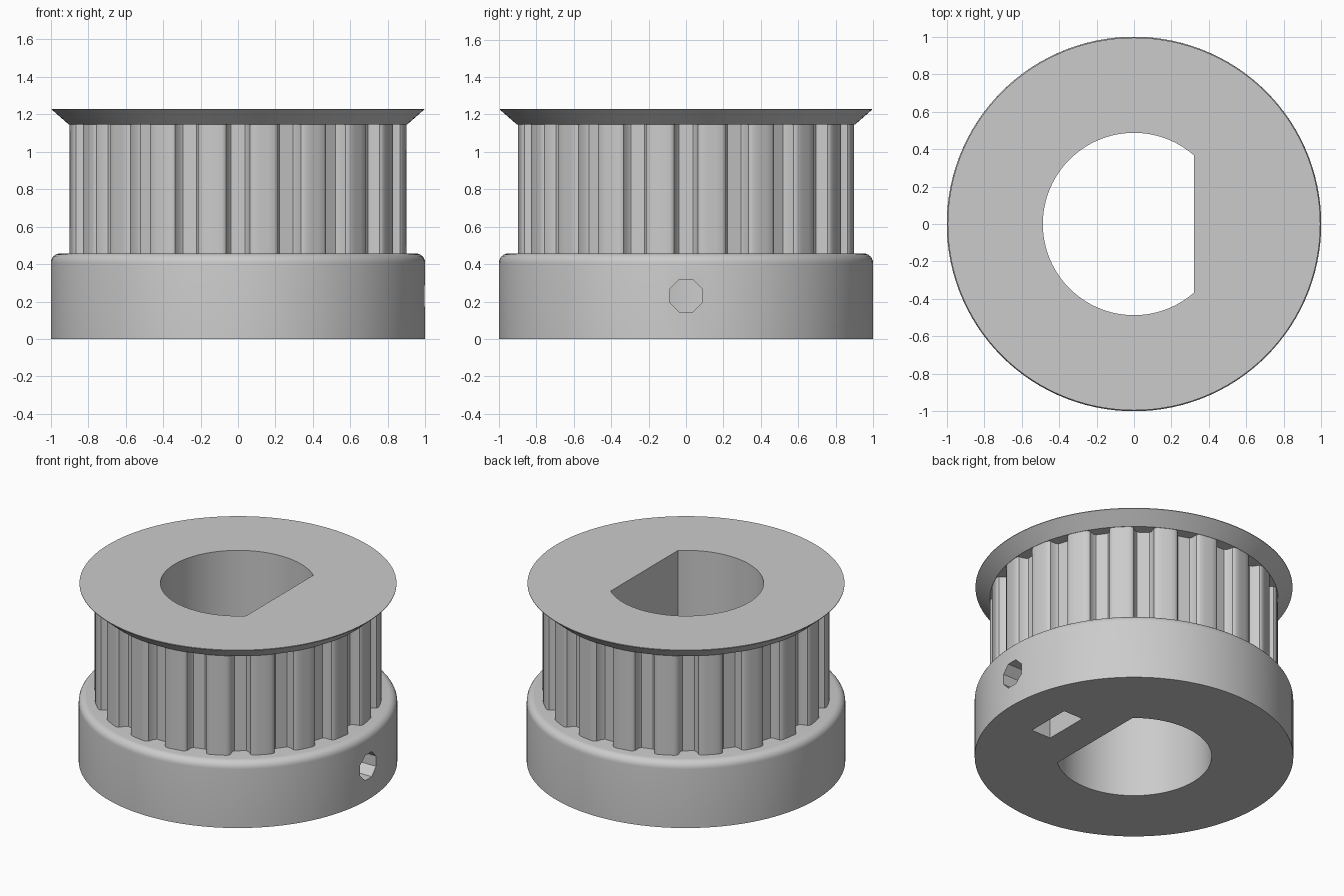
import bpy
import bmesh
from math import sin, cos, pi, radians, acos
from mathutils import Matrix

if "Cube" in bpy.data.objects:
    bpy.data.objects.remove(bpy.data.objects["Cube"], do_unlink=True)

TEETH = 20
SEGMENTS = 120
BORE_R, BORE_FLAT = 0.487, 0.32
BASE_TOP, BELT_TOP, TOP = 0.457, 1.147, 1.23

grey = bpy.data.materials.new("plain grey")
grey.use_nodes = True
colour = (0.6, 0.6, 0.6, 1)
grey.diffuse_color = colour
grey.node_tree.nodes["Principled BSDF"].inputs["Base Color"].default_value = colour


def finish(name, bm):
    bmesh.ops.recalc_face_normals(bm, faces=bm.faces)
    mesh = bpy.data.meshes.new(name)
    bm.to_mesh(mesh)
    bm.free()
    mesh.materials.append(grey)
    obj = bpy.data.objects.new(name, mesh)
    bpy.context.collection.objects.link(obj)
    return obj


def prism(name, outline, low, high, turn=Matrix()):
    """Extrude a flat outline from low to high, then transform it."""
    bm = bmesh.new()
    face = bm.faces.new([bm.verts.new((x, y, low)) for x, y in outline])
    new = bmesh.ops.extrude_face_region(bm, geom=[face])["geom"]
    top = [v for v in new if isinstance(v, bmesh.types.BMVert)]
    bmesh.ops.translate(bm, verts=top, vec=(0, 0, high - low))
    bm.transform(turn)
    return finish(name, bm)


def lathe(name, profile):
    """Solid of revolution from (radius, z) points, capped at both ends."""
    bm = bmesh.new()
    rings = []
    for r, z in profile:
        rings.append([bm.verts.new((r * cos(2 * pi * i / SEGMENTS),
                                    r * sin(2 * pi * i / SEGMENTS), z))
                      for i in range(SEGMENTS)])
    for a, b in zip(rings, rings[1:]):
        for i in range(SEGMENTS):
            j = (i + 1) % SEGMENTS
            bm.faces.new((a[i], a[j], b[j], b[i]))
    bm.faces.new(rings[0])
    bm.faces.new(rings[-1])
    return finish(name, bm)


def cut(obj, cutter):
    mod = obj.modifiers.new("cut", 'BOOLEAN')
    mod.operation = 'DIFFERENCE'
    mod.solver = 'EXACT'
    mod.object = cutter
    bpy.context.view_layer.objects.active = obj
    bpy.ops.object.modifier_apply(modifier=mod.name)


# Base collar with a rounded upper rim
fillet = 0.05
rim = [(1 - fillet + fillet * cos(t * pi / 12), BASE_TOP - fillet + fillet * sin(t * pi / 12))
       for t in range(7)]
base = lathe("base_collar", [(1, 0)] + rim)

# Toothed belt drum: one groove and land, repeated around the axis
groove = [(-0.074, 0.895), (-0.064, 0.888), (-0.051, 0.845), (-0.038, 0.832),
          (0.038, 0.832), (0.051, 0.845), (0.064, 0.888), (0.074, 0.895)]
land = [(0.903 * sin(radians(a)), 0.903 * cos(radians(a))) for a in (5.5, 7.5, 9, 10.5, 12.5)]
outline = []
for k in range(TEETH):
    a = 2 * pi * k / TEETH
    outline += [(x * cos(a) + y * sin(a), y * cos(a) - x * sin(a)) for x, y in groove + land]
drum = prism("toothed_drum", outline, BASE_TOP, BELT_TOP)

# Flared upper flange
flange = lathe("top_flange", [(0.905, BELT_TOP), (0.995, TOP - 0.004), (0.995, TOP)])

# D-shaped shaft bore through every part
start = acos(BORE_FLAT / BORE_R)
steps = 72
d_shape = []
for i in range(steps + 1):
    a = start + (2 * pi - 2 * start) * i / steps
    d_shape.append((BORE_R * cos(a), BORE_R * sin(a)))
bore = prism("bore_cutter", d_shape, -0.2, TOP + 0.2)
for part in (base, drum, flange):
    cut(part, bore)

# Octagonal set screw hole and nut slot in the collar
octagon = [(0.094 * cos(pi / 8 + i * pi / 4), 0.094 * sin(pi / 8 + i * pi / 4)) for i in range(8)]
sideways = Matrix.Translation((0, 0, 0.23)) @ Matrix.Rotation(pi / 2, 4, 'Y')
screw = prism("screw_cutter", octagon, 0.2, 1.2, sideways)
slot = prism("slot_cutter", [(0.555, -0.157), (0.705, -0.157), (0.705, 0.157), (0.555, 0.157)],
             -0.1, 0.385)
cut(base, slot)
cut(base, screw)

for cutter in (bore, screw, slot):
    bpy.data.objects.remove(cutter, do_unlink=True)

# Smooth shading with crisp edges
bpy.ops.object.select_all(action='DESELECT')
for part in (base, drum, flange):
    part.select_set(True)
bpy.context.view_layer.objects.active = base
bpy.ops.object.shade_smooth_by_angle(angle=radians(30))
